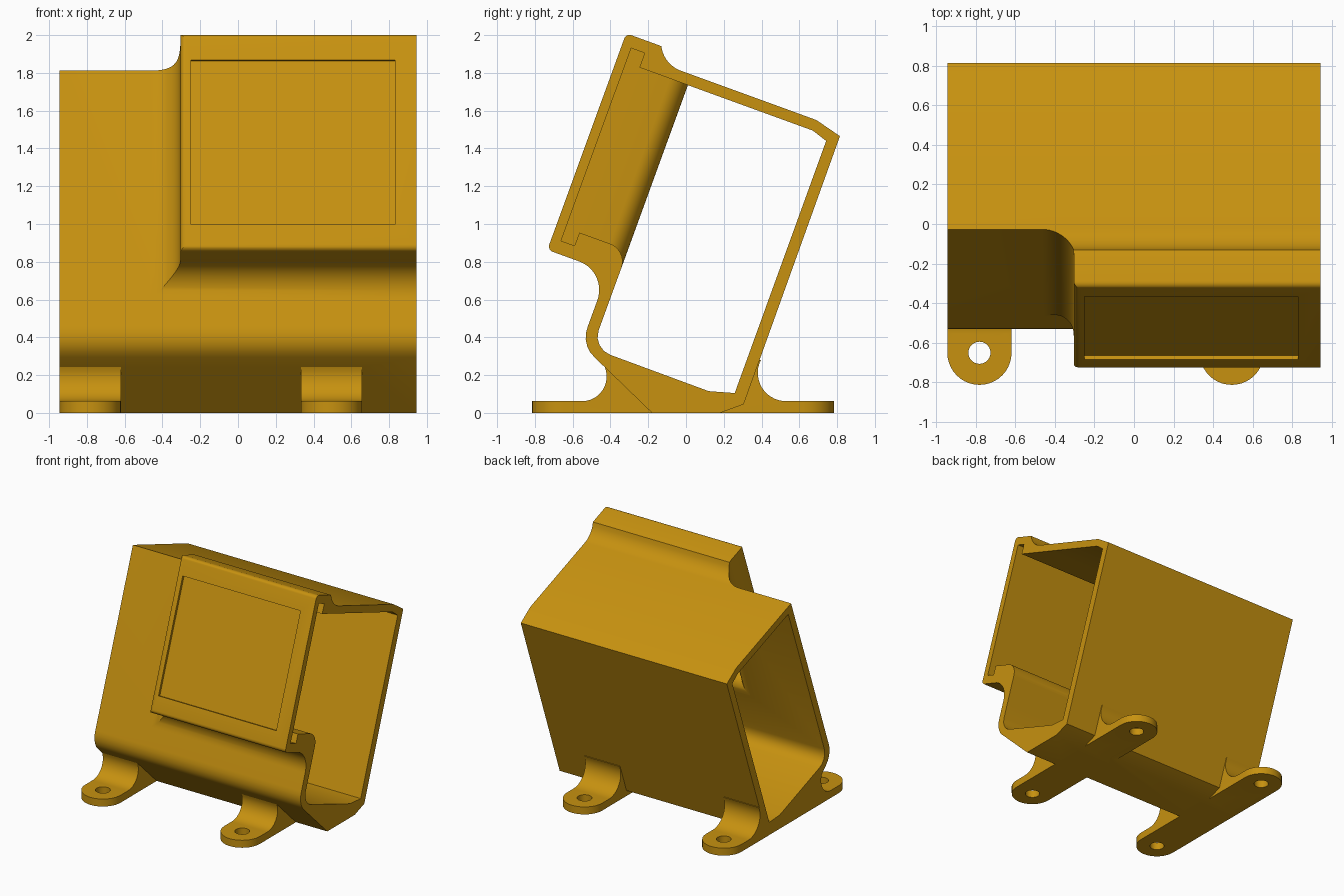
import bpy, bmesh, math

if "Cube" in bpy.data.objects:
    bpy.data.objects.remove(bpy.data.objects["Cube"])

TILT = math.radians(20)
C, S = math.cos(TILT), math.sin(TILT)
X = 0.945                       # half width of the case

gold = bpy.data.materials.new("golden plastic")
gold.diffuse_color = (0.57, 0.285, 0.005, 1)
gold.use_nodes = True
gold.node_tree.nodes["Principled BSDF"].inputs["Base Color"].default_value = gold.diffuse_color


def tilt(v, w):
    """Tilted depth / height to (y, z)."""
    return (v * C + w * S, -v * S + w * C)


def arc(cy, cz, r, a0, a1, n=14):
    return [(cy + r * math.cos(math.radians(a0 + (a1 - a0) * i / n)),
             cz + r * math.sin(math.radians(a0 + (a1 - a0) * i / n))) for i in range(n + 1)]


def loft(name, rings):
    """Closed solid through rings that have equal point counts."""
    bm = bmesh.new()
    vs = [[bm.verts.new(p) for p in ring] for ring in rings]
    n = len(vs[0])
    for a, b in zip(vs, vs[1:]):
        for i in range(n):
            bm.faces.new((a[i], a[(i + 1) % n], b[(i + 1) % n], b[i]))
    bm.faces.new(vs[0])
    bm.faces.new(vs[-1])
    bmesh.ops.recalc_face_normals(bm, faces=bm.faces)
    me = bpy.data.meshes.new(name)
    bm.to_mesh(me)
    bm.free()
    me.materials.append(gold)
    ob = bpy.data.objects.new(name, me)
    bpy.context.collection.objects.link(ob)
    return ob


def prism(name, profile, x0, x1):
    return loft(name, [[(x, y, z) for y, z in profile] for x in (x0, x1)])


def disc(name, x, y, r, z0, z1):
    return loft(name, [[(x + px, y + py, z) for px, py in arc(0, 0, r, 0, 351, 39)] for z in (z0, z1)])


def slab(name, levels):
    """Stack of rectangles (v, x0, x1, w0, w1) along the tilted depth."""
    return loft(name, [[(x, *tilt(v, w)) for x, w in ((x0, w0), (x1, w0), (x1, w1), (x0, w1))]
                       for v, x0, x1, w0, w1 in levels])


def combine(target, tool, operation):
    m = target.modifiers.new("join", "BOOLEAN")
    m.operation, m.solver, m.object = operation, "EXACT", tool
    bpy.context.view_layer.objects.active = target
    bpy.ops.object.modifier_apply(modifier=m.name)
    bpy.data.objects.remove(tool)


# Main tilted sleeve
case = prism("tilted_case", [
    tilt(-0.645, 1.693), tilt(0.118, 1.693), (0.815, 1.465), (0.305, 0.045), (0.18, 0),
    (-0.18, 0), (-0.485, 0.295), (-0.508, 0.322), (-0.523, 0.353), (-0.531, 0.39),
    (-0.528, 0.43), tilt(-0.645, 0.255)], -X, X)

# Raised screen housing, rounded in front and flaring into the case behind
levels = []
R, r = 0.16, 0.03
for i in range(6):
    t = math.radians(18 * i)
    e = r * (1 - math.sin(t))
    levels.append((-0.985 + r * (1 - math.cos(t)), -0.305 + e, X, 0.56 + e, 1.78 - e))
for i in range(15):
    t = math.radians(90 * i / 14)
    f = R * (1 - math.cos(t))
    g = R * (1 - math.sqrt(max(0, 1 - (1 - math.sin(t)) ** 2)))
    levels.append((-0.805 + R * math.sin(t), -0.305 - f, X, 0.56 - f, min(1.78, 1.693 + g)))
levels.append((-0.61, *levels[-1][1:]))
combine(case, slab("screen_housing", levels), "UNION")

# Mounting feet: curved web, rounded tab
front_web = [(-0.652, 0), (-0.652, 0.062)] + arc(-0.55, 0.192, 0.13, -90, 42) + \
    [(-0.40, 0.27), (-0.1, 0.1), (-0.1, 0)]
back_web = [(0.622, 0), (0.622, 0.062)] + arc(0.53, 0.212, 0.15, -90, -207) + \
    [(0.36, 0.28), (0.28, 0.07), (0.1, 0.04), (0.1, 0)]
HALF = 0.1625
feet = [(x, y, web) for x in (-X + HALF, 0.495) for y, web in ((-0.652, front_web), (0.622, back_web))]
for x, y, web in feet:
    combine(case, prism("foot_web", web, x - HALF, x + HALF), "UNION")
    combine(case, disc("foot_tab", x, y, HALF, 0, 0.062), "UNION")
for x, y, web in feet:
    combine(case, disc("screw_hole", x, y, 0.056, -0.1, 0.2), "DIFFERENCE")

# Open passage through the sleeve
combine(case, prism("passage", [
    tilt(-0.584, 1.634), tilt(0.12, 1.634), (0.742, 1.44), (0.258, 0.105), (0.12, 0.115),
    (-0.40, 0.307), (-0.435, 0.328), (-0.458, 0.36), (-0.468, 0.395), tilt(-0.584, 0.25)],
    -1.2, 1.2), "DIFFERENCE")

# Screen cavity, widening into the passage
levels = [(-0.933, -0.25, 1.2, 0.704, 1.634)]
for i in range(11):
    t = math.radians(9 * i)
    f = 0.1 * (1 - math.cos(t))
    levels.append((-0.684 + 0.1 * math.sin(t), -0.25 - f, 1.2, 0.704 - f, 1.634))
levels.append((-0.5, *levels[-1][1:]))
combine(case, slab("screen_cavity", levels), "DIFFERENCE")

# Panel slots above and below the cavity, and the shallow window in front
combine(case, slab("panel_slot", [(v, -0.25, 1.2, 0.63, 1.715) for v in (-0.933, -0.857)]), "DIFFERENCE")
combine(case, slab("window", [(v, -0.25, 0.83, 0.703, 1.631) for v in (-1.1, -0.965)]), "DIFFERENCE")

bpy.ops.object.select_all(action="DESELECT")
case.select_set(True)
bpy.context.view_layer.objects.active = case
bpy.ops.object.shade_smooth_by_angle(angle=math.radians(25))
